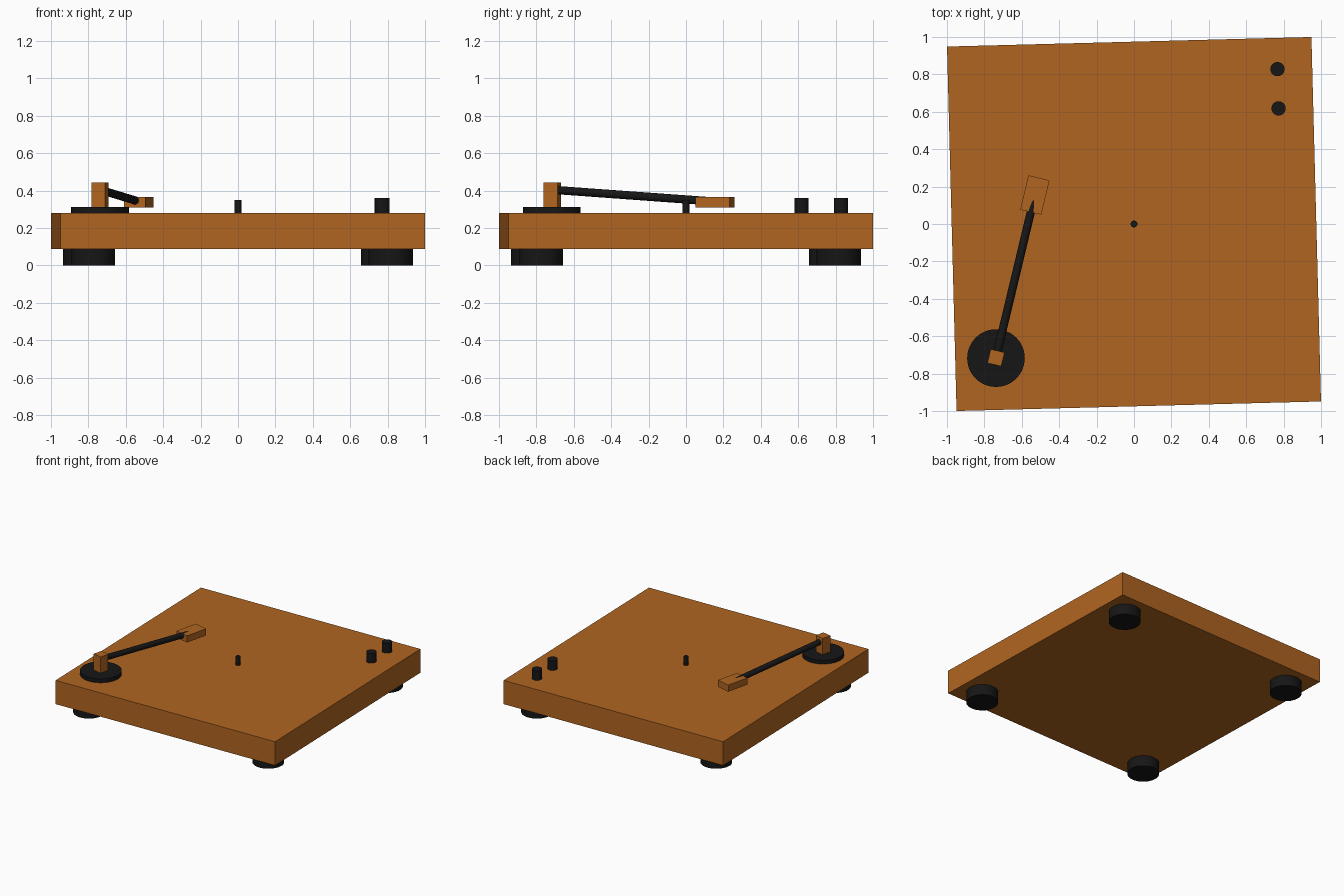
import bpy, math
from mathutils import Vector, Matrix

if "Cube" in bpy.data.objects:
    bpy.data.objects.remove(bpy.data.objects["Cube"])


def material(name, colour):
    m = bpy.data.materials.new(name)
    m.diffuse_color = colour
    m.use_nodes = True
    m.node_tree.nodes["Principled BSDF"].inputs["Base Color"].default_value = m.diffuse_color
    return m


WOOD = material("wood", (0.44, 0.13, 0.015, 1))
BLACK = material("black", (0.008, 0.008, 0.008, 1))


def box(name, centre, size, z0, z1, angle=0.0):
    bpy.ops.mesh.primitive_cube_add(size=1, location=(*centre, (z0 + z1) / 2),
                                    rotation=(0, 0, math.radians(angle)))
    ob = bpy.context.object
    ob.name = name
    ob.scale = (*size, z1 - z0)
    ob.data.materials.append(WOOD)
    return ob


def rod(name, start, end, radius, sides=48):
    a, b = Vector(start), Vector(end)
    d = b - a
    bpy.ops.mesh.primitive_cylinder_add(vertices=sides, radius=radius, depth=d.length,
                                        location=(a + b) / 2)
    ob = bpy.context.object
    ob.name = name
    ob.rotation_euler = d.to_track_quat('Z', 'Y').to_euler()
    ob.data.materials.append(BLACK)
    bpy.ops.object.shade_smooth_by_angle(angle=math.radians(40))
    return ob


def post(name, x, y, z0, z1, radius):
    return rod(name, (x, y, z0), (x, y, z1), radius)


TURN = 1.5          # whole plinth sits slightly turned
ARM_TURN = -13.5    # tonearm swing
TOP = 0.281

# Plinth and its four feet
box("plinth", (0, 0), (1.949, 1.949), 0.087, TOP, TURN)
spin = Matrix.Rotation(math.radians(TURN), 2)
for side, sx in (("left", -1), ("right", 1)):
    for end, sy in (("front", -1), ("back", 1)):
        p = spin @ Vector((sx * 0.796, sy * 0.796))
        post(f"foot_{end}_{side}", p.x, p.y, 0, 0.087, 0.118)

# Spindle and control knobs
post("spindle", 0, 0, TOP, 0.35, 0.018)
post("knob_back", 0.767, 0.828, TOP, 0.359, 0.038)
post("knob_front", 0.773, 0.618, TOP, 0.359, 0.038)

# Tonearm: round base, pivot block, tube and cartridge head
post("tonearm_base", -0.738, -0.717, TOP, 0.312, 0.154)
box("tonearm_pivot", (-0.738, -0.715), (0.076, 0.076), 0.312, 0.444, ARM_TURN)
rod("tonearm_tube", (-0.738, -0.715, 0.404), (-0.53, 0.155, 0.341), 0.022, 32)
box("tonearm_head", (-0.53, 0.155), (0.116, 0.189), 0.31, 0.365, ARM_TURN)
